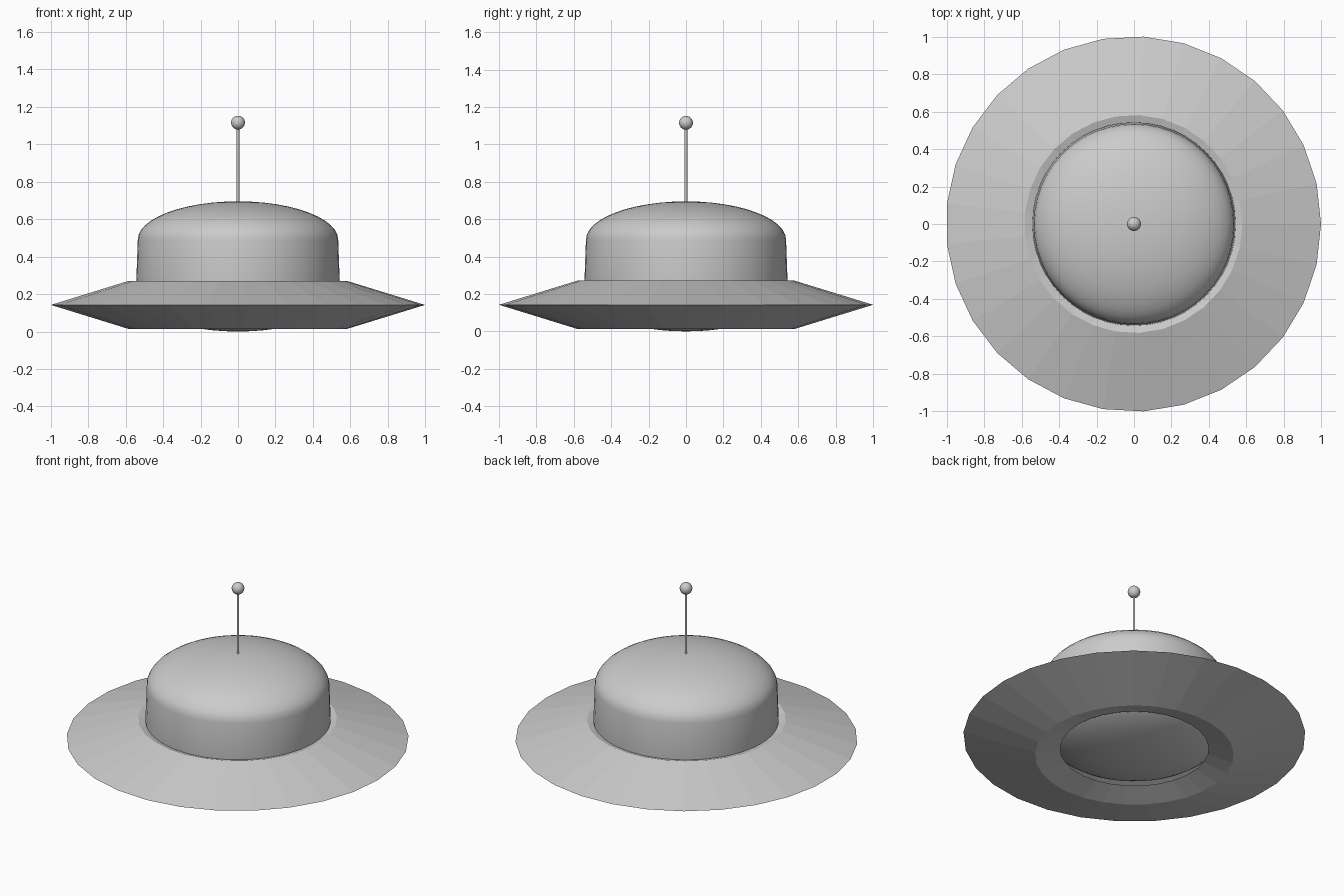
import bpy
import bmesh
import math

if "Cube" in bpy.data.objects:
    bpy.data.objects.remove(bpy.data.objects["Cube"])


def lathe(name, profile, sides, smooth, x=0.0):
    """Revolve (radius, z) points around the z axis; radius 0 becomes a pole."""
    bm = bmesh.new()
    rings = []
    for r, z in profile:
        if r == 0:
            rings.append([bm.verts.new((x, 0, z))] * sides)
        else:
            rings.append([bm.verts.new((x + r * math.cos(2 * math.pi * i / sides),
                                        r * math.sin(2 * math.pi * i / sides), z))
                          for i in range(sides)])
    for a, b in zip(rings, rings[1:]):
        for i in range(sides):
            j = (i + 1) % sides
            corners = list(dict.fromkeys((a[i], a[j], b[j], b[i])))
            bm.faces.new(corners)
    mesh = bpy.data.meshes.new(name)
    bm.to_mesh(mesh)
    bm.free()
    obj = bpy.data.objects.new(name, mesh)
    bpy.context.collection.objects.link(obj)
    if smooth:
        for p in mesh.polygons:
            p.use_smooth = True
    return obj


# Low-poly saucer rim: hollow diamond section, open on the inside around the cabin
lathe("saucer_rim",
      [(0.435, 0.057), (0.582, 0.013), (1.0015, 0.142), (0.582, 0.271), (0.435, 0.227)],
      29, False, x=-0.003)

# Cabin: two flattened half domes joined by a nearly straight wall
steps = 12
arc = [(0.535 * math.sin(math.pi / 2 * i / steps), 0.205 * math.cos(math.pi / 2 * i / steps))
       for i in range(steps + 1)]
arc[0] = (0, 0.205)
lower = [(r, 0.205 - h) for r, h in arc]
upper = [(r, 0.49 + h) for r, h in reversed(arc)]
lathe("cabin_dome", lower + [(0.543, 0.27)] + upper, 48, True)

# Antenna rod
lathe("antenna_rod", [(0, 0.66), (0.007, 0.66), (0.007, 1.09), (0, 1.09)], 12, False)

# Antenna ball
bpy.ops.mesh.primitive_uv_sphere_add(segments=32, ring_count=16, radius=0.037,
                                     location=(0, 0, 1.115))
ball = bpy.context.object
ball.name = "antenna_ball"
bpy.ops.object.shade_smooth()
